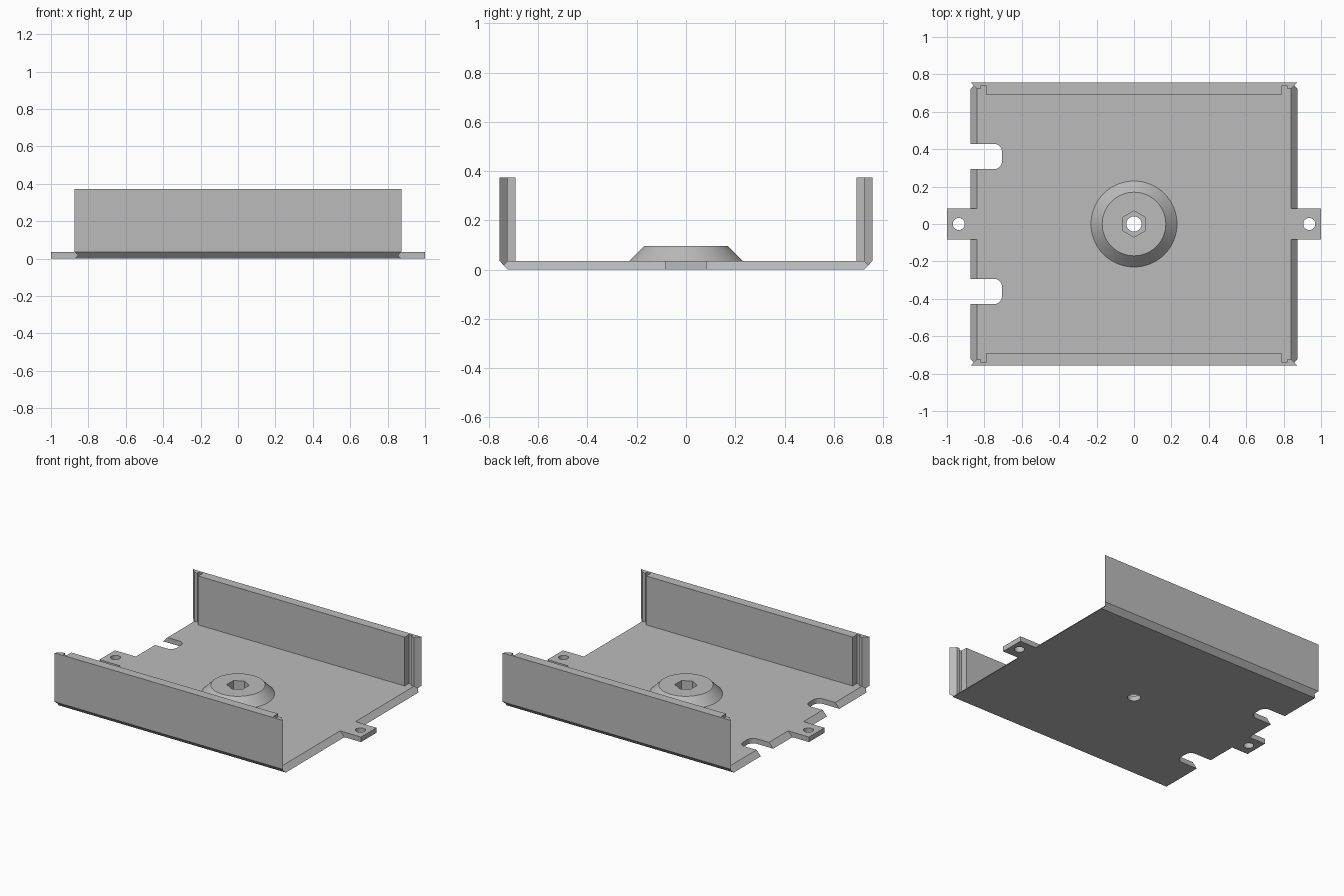
import bpy, bmesh, math
from mathutils import Vector

if "Cube" in bpy.data.objects:
    bpy.data.objects.remove(bpy.data.objects["Cube"])

HALF_X, HALF_Y = 0.873, 0.757   # outer footprint of the tray
BEVEL = 0.033                   # run of the edge bevels
THICK = 0.035                   # sheet thickness
WALL_TOP = 0.373

grey = bpy.data.materials.new("plain grey")
grey.use_nodes = True
colour = (0.5, 0.5, 0.5, 1)
grey.diffuse_color = colour
grey.node_tree.nodes["Principled BSDF"].inputs["Base Color"].default_value = colour


def make_object(name, bm):
    bmesh.ops.recalc_face_normals(bm, faces=bm.faces)
    mesh = bpy.data.meshes.new(name)
    bm.to_mesh(mesh)
    bm.free()
    mesh.materials.append(grey)
    obj = bpy.data.objects.new(name, mesh)
    bpy.context.collection.objects.link(obj)
    return obj


def loft(name, rings):
    """Solid through matching closed rings of points."""
    bm = bmesh.new()
    loops = [[bm.verts.new(p) for p in ring] for ring in rings]
    n = len(loops[0])
    for a, b in zip(loops, loops[1:]):
        for i in range(n):
            j = (i + 1) % n
            bm.faces.new((a[i], a[j], b[j], b[i]))
    bm.faces.new(loops[0][::-1])
    bm.faces.new(loops[-1])
    return make_object(name, bm)


def prism(name, outline, z0, z1):
    return loft(name, [[(x, y, z) for x, y in outline] for z in (z0, z1)])


def rectangle(x0, x1, y0, y1):
    return [(x0, y0), (x1, y0), (x1, y1), (x0, y1)]


def circle(r, n, cx=0, cy=0, turn=0.0):
    return [(cx + r * math.cos(turn + math.tau * i / n),
             cy + r * math.sin(turn + math.tau * i / n)) for i in range(n)]


def combine(target, tool, operation):
    mod = target.modifiers.new(operation, "BOOLEAN")
    mod.operation, mod.solver, mod.object = operation, "EXACT", tool
    bpy.context.view_layer.objects.active = target
    bpy.ops.object.modifier_apply(modifier=mod.name)
    bpy.data.objects.remove(tool)


# Floor: sides lean inward going up, front and back lean outward
low = rectangle(-HALF_X, HALF_X, BEVEL - HALF_Y, HALF_Y - BEVEL)
high = rectangle(BEVEL - HALF_X, HALF_X - BEVEL, -HALF_Y, HALF_Y)
tray = loft("tray_floor", [[(x, y, 0) for x, y in low],
                           [(x, y, THICK) for x, y in high]])

# Mounting tabs with screw holes
for side in (-1, 1):
    ends = sorted((side * 0.8, side))
    combine(tray, prism("tab", rectangle(*ends, -0.084, 0.084), 0, THICK), "UNION")
    combine(tray, prism("hole", circle(0.032, 32, side * 0.937), -0.1, 0.2), "DIFFERENCE")

# Rounded slots on the right-hand edge
R = 0.045
for side in (-1, 1):
    y0, y1 = side * 0.361 - 0.068, side * 0.361 + 0.068
    slot = [(-1.1, y0)]
    for cy, start in ((y0 + R, -math.pi / 2), (y1 - R, 0)):
        for i in range(9):
            a = start + i * math.pi / 16
            slot.append((-0.705 - R + R * math.cos(a), cy + R * math.sin(a)))
    slot.append((-1.1, y1))
    combine(tray, prism("slot", slot, -0.1, 0.2), "DIFFERENCE")

# Central boss with a hexagonal socket and a through hole
boss = loft("boss", [[(x, y, z) for x, y in circle(r, 64)]
                     for r, z in ((0.23, THICK), (0.17, 0.096))])
combine(boss, prism("socket", circle(0.07, 6, turn=math.pi / 6), 0, 0.2), "DIFFERENCE")
combine(tray, prism("hole", circle(0.041, 32), -0.1, 0.2), "DIFFERENCE")

# Front and back walls: mitred ends, a groove by each end, bevelled foot
half = [(HALF_X, HALF_Y), (HALF_X - BEVEL, HALF_Y - BEVEL), (0.818, HALF_Y - BEVEL),
        (0.818, 0.741), (0.79, 0.741), (0.79, 0.693)]
outline = half + [(-x, y) for x, y in reversed(half)]
for name, side in (("back_wall", 1), ("front_wall", -1)):
    wall = prism(name, [(x, side * y) for x, y in outline], 0.008, WALL_TOP)
    bm = bmesh.new()
    bm.from_mesh(wall.data)
    cut = bmesh.ops.bisect_plane(
        bm, geom=bm.verts[:] + bm.edges[:] + bm.faces[:],
        plane_co=(0, side * HALF_Y, THICK),
        plane_no=Vector((0, side * THICK, -BEVEL)), clear_outer=True)
    edges = [e for e in cut["geom_cut"] if isinstance(e, bmesh.types.BMEdge)]
    bmesh.ops.contextual_create(bm, geom=edges)
    bmesh.ops.recalc_face_normals(bm, faces=bm.faces)
    bm.to_mesh(wall.data)
    bm.free()

# Smooth the round surfaces, keep sheet edges sharp
bpy.ops.object.select_all(action="DESELECT")
for obj in (tray, boss):
    obj.select_set(True)
bpy.context.view_layer.objects.active = tray
bpy.ops.object.shade_smooth_by_angle(angle=math.radians(30))
